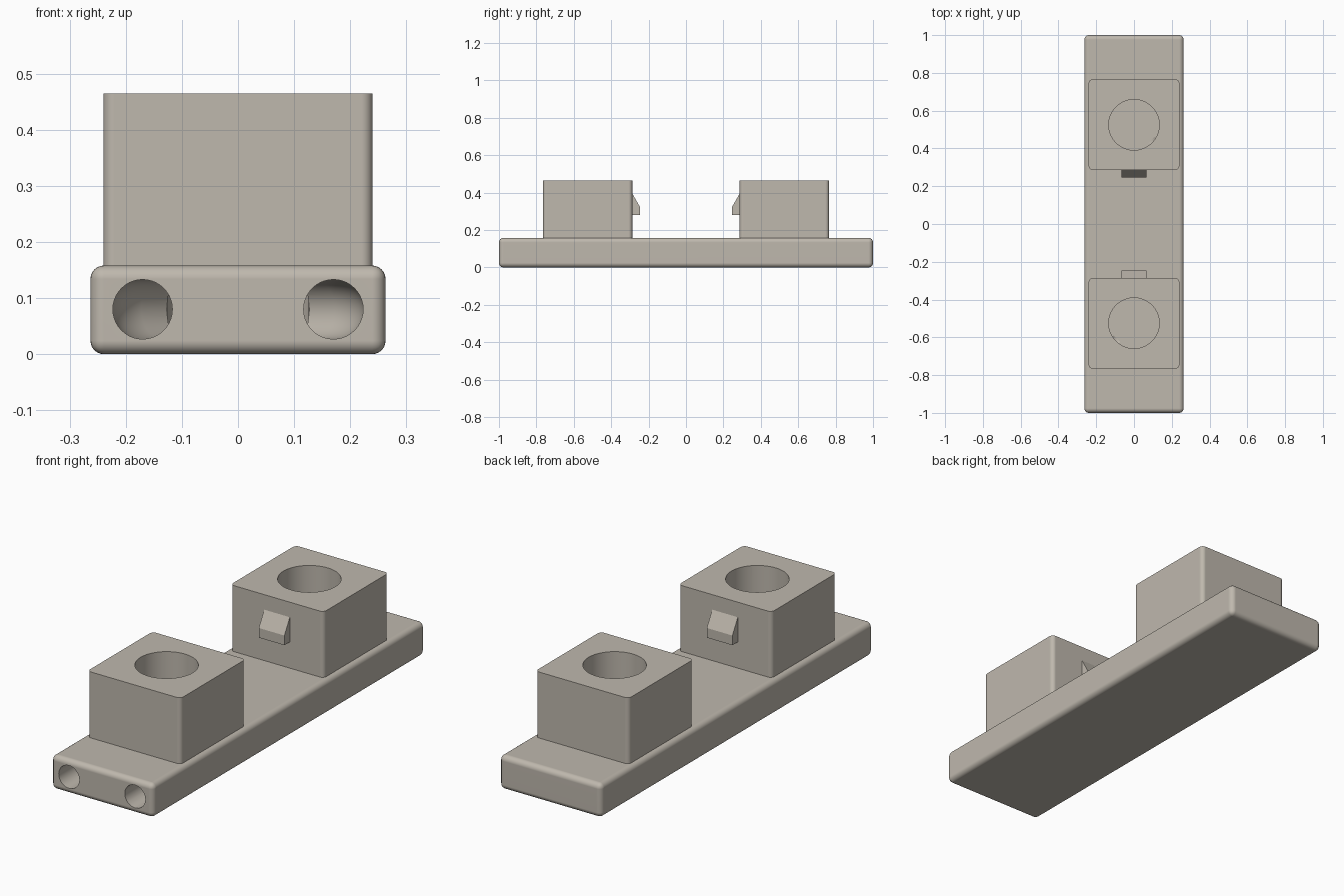
import bpy, bmesh, math
from mathutils import Vector

if "Cube" in bpy.data.objects:
    bpy.data.objects.remove(bpy.data.objects["Cube"])

grey = bpy.data.materials.new("warm grey plastic")
grey.diffuse_color = (0.52, 0.48, 0.42, 1)
grey.use_nodes = True
grey.node_tree.nodes["Principled BSDF"].inputs["Base Color"].default_value = grey.diffuse_color


def finish(name, bm):
    bmesh.ops.recalc_face_normals(bm, faces=bm.faces)
    me = bpy.data.meshes.new(name)
    bm.to_mesh(me)
    bm.free()
    me.materials.append(grey)
    ob = bpy.data.objects.new(name, me)
    bpy.context.collection.objects.link(ob)
    return ob


def rounded_box(name, lo, hi, radius, vertical_only=False):
    bm = bmesh.new()
    bmesh.ops.create_cube(bm, size=1)
    lo, hi = Vector(lo), Vector(hi)
    for v in bm.verts:
        v.co = (lo + hi) / 2 + v.co * (hi - lo)
    edges = [e for e in bm.edges if not vertical_only
             or abs(e.verts[0].co.z - e.verts[1].co.z) > 0.01]
    bmesh.ops.bevel(bm, geom=edges, offset=radius, segments=6,
                    profile=0.5, affect='EDGES')
    return finish(name, bm)


def tube(name, points, radius, sides):
    """Closed round solid swept along a path."""
    bm = bmesh.new()
    pts = [Vector(p) for p in points]
    rings = []
    for i, p in enumerate(pts):
        t = (pts[min(i + 1, len(pts) - 1)] - pts[max(i - 1, 0)]).normalized()
        u = Vector((1, 0, 0)) if abs(t.z) > 0.9 else t.cross(Vector((0, 0, 1))).normalized()
        w = t.cross(u)
        rings.append([bm.verts.new(p + radius * (math.cos(a) * u + math.sin(a) * w))
                      for a in (2 * math.pi * k / sides for k in range(sides))])
    for r, s in zip(rings, rings[1:]):
        for k in range(sides):
            j = (k + 1) % sides
            bm.faces.new((r[k], r[j], s[j], s[k]))
    bm.faces.new(rings[0])
    bm.faces.new(rings[-1])
    return finish(name, bm)


def cut(ob, cutters):
    bpy.context.view_layer.objects.active = ob
    for c in cutters:
        m = ob.modifiers.new("cut", 'BOOLEAN')
        m.operation, m.solver, m.object = 'DIFFERENCE', 'EXACT', c
        bpy.ops.object.modifier_apply(modifier=m.name)


def smooth(ob):
    bpy.ops.object.select_all(action='DESELECT')
    ob.select_set(True)
    bpy.context.view_layer.objects.active = ob
    bpy.ops.object.shade_smooth_by_angle(angle=math.radians(30))
    ob.modifiers.new("even shading", 'WEIGHTED_NORMAL').keep_sharp = True


def channel(name, side, end_y):
    """Cable channel: straight from the front, then bending 45 degrees into a socket."""
    bend, r = math.radians(45), 0.12
    y0 = end_y - 0.13
    pts = [(side * 0.17, -1.1, 0.08)]
    for k in range(9):
        a = bend * k / 8
        pts.append((side * (0.17 - r * (1 - math.cos(a))), y0 + r * math.sin(a), 0.08))
    x, y, _ = pts[-1]
    d = max(0.0, end_y - y)
    pts.append((x - side * d, end_y, 0.08))
    return tube(name, pts, 0.053, 40)


MID = 0.525
base = rounded_box("base", (-0.263, -1, 0), (0.263, 1, 0.158), 0.024)
sockets = {s: tube("socket_cutter", [(0, s * MID, 0.033), (0, s * MID, 0.6)], 0.134, 64)
           for s in (-1, 1)}
channels = [channel("channel_cutter", -1, -MID - 0.082),
            channel("channel_cutter", 1, MID - 0.082)]
cut(base, list(sockets.values()) + channels)
smooth(base)

for s, label in ((-1, "front"), (1, "back")):
    # Upright block with a round socket
    ys = sorted((s * 0.287, s * 0.765))
    block = rounded_box(label + "_block", (-0.24, ys[0], 0.157), (0.24, ys[1], 0.465), 0.02, True)
    cut(block, [sockets[s]])
    smooth(block)
    # Wedge catch on the inner face
    bm = bmesh.new()
    profile = [(0.292, 0.28), (0.247, 0.28), (0.247, 0.325), (0.287, 0.395), (0.292, 0.395)]
    face = bm.faces.new([bm.verts.new((-0.066, s * y, z)) for y, z in profile])
    ext = bmesh.ops.extrude_face_region(bm, geom=[face])
    bmesh.ops.translate(bm, vec=(0.132, 0, 0),
                        verts=[g for g in ext["geom"] if isinstance(g, bmesh.types.BMVert)])
    finish(label + "_catch", bm)

for c in list(sockets.values()) + channels:
    bpy.data.objects.remove(c, do_unlink=True)
